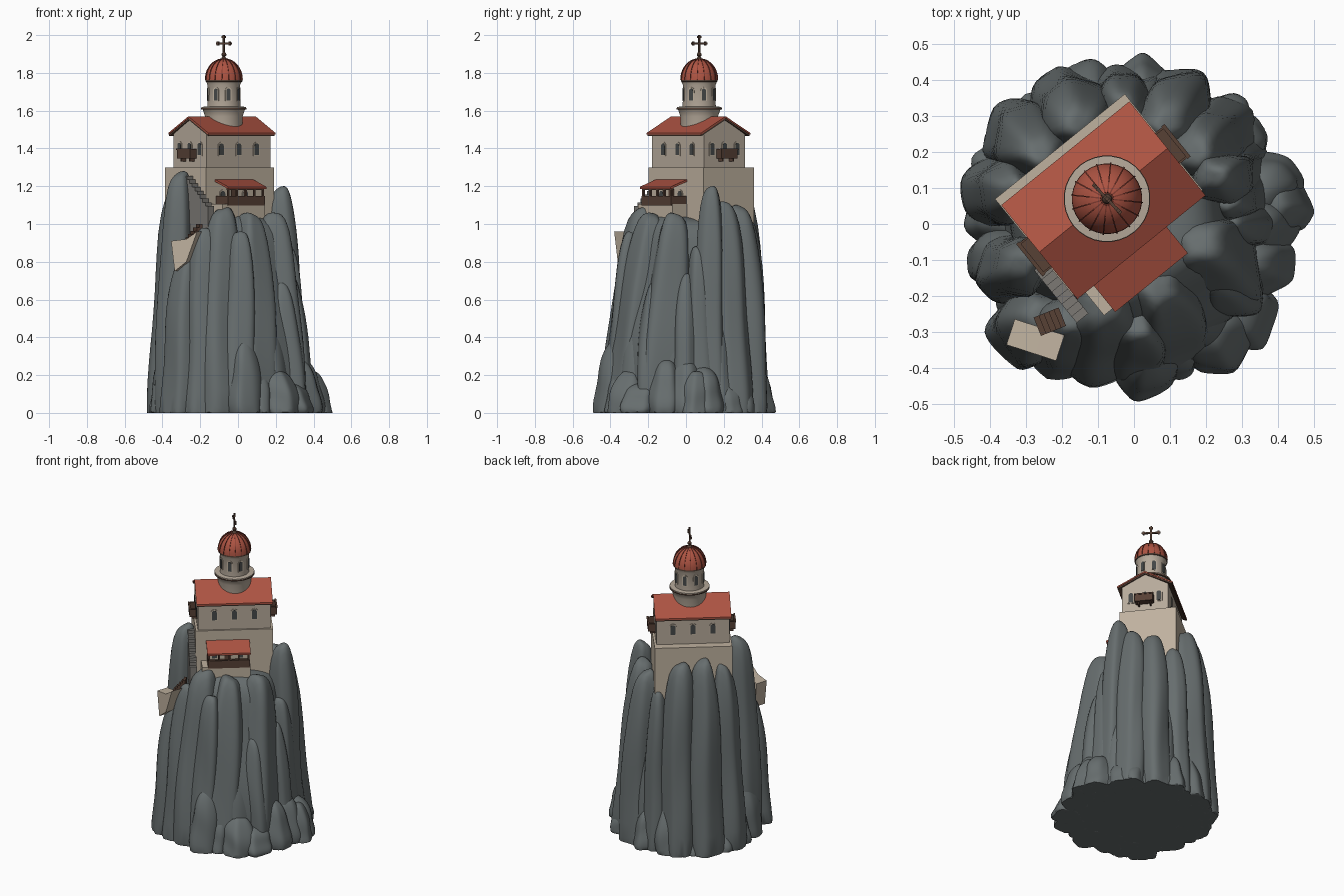
import bpy, bmesh, math, random
from mathutils import Matrix, Vector

if "Cube" in bpy.data.objects:
    bpy.data.objects.remove(bpy.data.objects["Cube"])

random.seed(11)
T = Matrix.Translation
def RZ(d): return Matrix.Rotation(math.radians(d), 4, 'Z')
HOUSE = T((-0.085, 0.066, 0)) @ RZ(39)      # house frame: x = ridge, -y = porch side

def material(name, c):
    m = bpy.data.materials.new(name)
    m.diffuse_color = (*c, 1)
    m.use_nodes = True
    m.node_tree.nodes["Principled BSDF"].inputs["Base Color"].default_value = m.diffuse_color
    return m
ROCK = material("slate rock", (0.135, 0.155, 0.157))
WALL = material("plaster", (0.47, 0.40, 0.325))
STONE = material("pale stone", (0.52, 0.44, 0.345))
TILE = material("red tile", (0.42, 0.088, 0.055))
RIB = material("dark red ribs", (0.22, 0.045, 0.03))
WOOD = material("dark wood", (0.095, 0.052, 0.036))
GLASS = material("dark glass", (0.06, 0.065, 0.065))
STEP = material("grey steps", (0.2, 0.19, 0.175))

def finish(name, bm, mat, smooth=None, recalc=True):
    if recalc:
        bmesh.ops.recalc_face_normals(bm, faces=bm.faces)
    me = bpy.data.meshes.new(name)
    bm.to_mesh(me)
    bm.free()
    me.materials.append(mat)
    ob = bpy.data.objects.new(name, me)
    bpy.context.collection.objects.link(ob)
    if smooth:
        bpy.ops.object.select_all(action='DESELECT')
        ob.select_set(True)
        bpy.context.view_layer.objects.active = ob
        bpy.ops.object.shade_smooth_by_angle(angle=math.radians(smooth))
    return ob

def prism(bm, F, pts, y0, y1):
    """Extrude an (x, z) outline along y in frame F."""
    a = [bm.verts.new(F @ Vector((x, y0, z))) for x, z in pts]
    b = [bm.verts.new(F @ Vector((x, y1, z))) for x, z in pts]
    bm.faces.new(a)
    bm.faces.new(b[::-1])
    for i in range(len(pts)):
        j = (i + 1) % len(pts)
        bm.faces.new((a[i], b[i], b[j], a[j]))

def box(bm, F, x0, x1, y0, y1, z0, z1):
    prism(bm, F, [(x0, z0), (x1, z0), (x1, z1), (x0, z1)], y0, y1)

def arch(bm, F, w, h, d):
    pts = [(-w/2, 0), (w/2, 0)]
    pts += [(w/2*math.cos(t*math.pi/8), h - w/2 + w/2*math.sin(t*math.pi/8)) for t in range(9)]
    prism(bm, F, pts, 0.004, -d)

def lathe(bm, F, prof, n):
    rings = [[bm.verts.new(F @ Vector((r*math.cos(k*math.tau/n), r*math.sin(k*math.tau/n), z)))
              for k in range(n)] for r, z in prof]
    for p, q in zip(rings, rings[1:]):
        for k in range(n):
            bm.faces.new((p[k], p[(k+1) % n], q[(k+1) % n], q[k]))
    bm.faces.new(rings[0][::-1])
    bm.faces.new(rings[-1])

# ---- rock: chiselled, round-topped leaning pillars
def lump(bm, bx, by, tx, ty, top, w, wt=0.78, sub=4, e=3.6):
    n = random.randint(5, 7)
    off = random.uniform(0, 6)
    planes = []
    for k in range(n):
        a = off + (k + random.uniform(-.25, .25))*math.tau/n
        planes.append((a, random.uniform(.8, 1.0), random.uniform(-.12, .12)))
    tilt = random.uniform(0, 6)
    vs = bmesh.ops.create_icosphere(bm, subdivisions=sub, radius=1)['verts']
    ps = []
    for v in vs:
        d = v.co.normalized()
        rho, a = math.hypot(d.x, d.y), math.atan2(d.y, d.x)
        d = d * (rho**e + abs(d.z)**e)**(-1/e)          # sphere -> rounded drum
        s = (1/1.12)**12 + sum(max(0, math.cos(a - b)/(h + q*d.z))**12 for b, h, q in planes)
        k = s**(-1/12)
        ps.append(Vector((d.x*k, d.y*k, d.z*(1 + .06*math.cos(a - tilt)*rho))))
    zm = max(p.z for p in ps)
    ph = random.uniform(0, 6)
    for v, p in zip(vs, ps):
        t = max(0, (p.z/zm + .6)/1.6)
        k = w*(1 + (wt - 1)*t)*(1 + .05*math.sin(8*t + ph + 2*p.x))
        v.co = (bx + (tx-bx)*t + p.x*k, by + (ty-by)*t + p.y*k, t*top)

rock = bmesh.new()
lump(rock, 0, 0, -.03, .03, 1.06, .42, .70, 5, 6)
for L in [(-.35, -.13, -.31, -.11, 1.28, .115), (.28, .12, .22, .13, 1.20, .105),
          (-.12, -.33, -.09, -.23, 1.09, .13), (.10, -.31, .07, -.18, 1.06, .14),
          (.25, -.14, .18, -.05, 1.06, .14), (-.37, .08, -.33, .09, 1.19, .11),
          (-.31, .24, -.26, .20, 1.23, .12), (-.18, .33, -.15, .28, 1.21, .12),
          (-.03, .36, -.03, .32, 1.02, .10), (.12, .33, .09, .28, 1.10, .12),
          (.24, .25, .17, .20, 1.12, .12), (-.29, -.30, -.25, -.25, .84, .12),
          (.30, .07, .26, .07, .88, .09), (.0, -.36, .01, -.28, .96, .10),
          (-.21, -.33, -.17, -.26, .98, .11)]:
    lump(rock, *L)
for k in range(13):                         # middle ring
    a = (k + random.uniform(-.25, .25))*math.tau/13
    c, s = math.cos(a), math.sin(a)
    lump(rock, .35*c - .02, .35*s, .31*c - .04, .31*s, random.uniform(.4, .8),
         random.uniform(.08, .11), .7, 4, 2.8)
for k in range(20):                         # foot boulders
    a = (k + random.uniform(-.3, .3))*math.tau/20
    c, s = math.cos(a), math.sin(a)
    r = random.uniform(.375, .40)
    lump(rock, r*c, r*s, (r-.04)*c, (r-.04)*s, random.uniform(.14, .4), random.uniform(.075, .115), .8, 4, 2.6)
lump(rock, .43, .05, .38, .05, .22, .085)
finish("rock_pillar", rock, ROCK, 38, False)

# ---- stone terrace under the house, porch platform and lookout wall
bm = bmesh.new()
box(bm, HOUSE, -.232, .232, -.152, .192, .88, 1.30)
box(bm, HOUSE, -.20, .09, -.25, -.14, .98, 1.105)
prism(bm, T((-.285, -.30, 0)) @ RZ(-18), [(-.055, .91), (-.035, .75), (.03, .80), (.09, .96), (.03, .92)], -.055, .02)
finish("stone_terrace", bm, STONE)

# ---- house walls with gables
GABLE = HOUSE @ RZ(90)
bm = bmesh.new()
prism(bm, GABLE, [(-.14, 1.29), (.14, 1.29), (.14, 1.475), (0, 1.553), (-.14, 1.475)], -.218, .218)
finish("house_walls", bm, WALL)

# ---- roof tiles and wooden eaves
def chevron(w, e, r, t):
    return [(-w, e), (0, r), (w, e), (w, e-t), (0, r-t), (-w, e-t)]
bm = bmesh.new()
prism(bm, GABLE, chevron(.168, 1.482, 1.570, .009), -.229, .229)
finish("roof_tiles", bm, TILE)
bm = bmesh.new()
prism(bm, GABLE, chevron(.165, 1.475, 1.561, .010), -.226, .226)
finish("roof_eaves", bm, WOOD)

# ---- stairs: upper flight by the gable end, lower flight on the rock
bm = bmesh.new()
for i in range(9):
    y = -.02 - .022*i
    box(bm, HOUSE, -.272, -.230, y - .022, y, .95, 1.255 - .02*i)
finish("upper_steps", bm, STEP)
bm = bmesh.new()
for i in range(5):
    box(bm, T((-.20, -.255, 0)) @ RZ(22), -.015*(i+1), -.015*i, -.03, .025, .86, 1.00 - .018*i)
finish("lower_steps", bm, WOOD)

# ---- porch: roof, posts, rail
bm = bmesh.new()
prism(bm, GABLE, [(-.262, 1.197), (-.14, 1.24), (-.14, 1.228), (-.262, 1.185)], -.09, .17)
finish("porch_roof", bm, TILE)
bm = bmesh.new()
box(bm, HOUSE, -.165, .085, -.255, -.15, 1.098, 1.11)
box(bm, HOUSE, -.165, .085, -.256, -.246, 1.105, 1.148)
box(bm, HOUSE, -.165, .085, -.250, -.240, 1.18, 1.192)
for x in (-.165, .077):
    box(bm, HOUSE, x, x + .008, -.255, -.15, 1.105, 1.148)
for k in range(5):
    x = -.163 + k*.059
    box(bm, HOUSE, x, x + .01, -.252, -.242, 1.10, 1.192)
box(bm, HOUSE, -.06, -.02, -.156, -.14, 1.105, 1.185)
finish("porch_timber", bm, WOOD)

# ---- windows on all sides and on the drum, with pale frames
DRUM = T((-.075, .07, 0)) @ RZ(39)
spots = [(HOUSE @ RZ(s) @ T((x, -.14, 1.365)), .03, .062) for s in (0, 180) for x in (-.12, 0, .12)]
spots += [(HOUSE @ RZ(s) @ T((x, -.218, 1.365)), .028, .065) for s in (90, -90) for x in (-.085, 0, .085)]
spots += [(DRUM @ RZ(k*45 + 22) @ T((0, -.084, 1.655)), .022, .062) for k in range(8)]
spots += [(HOUSE @ T((x, -.152, 1.12)), .03, .055) for x in (-.12, .035)]
frames, panes = bmesh.new(), bmesh.new()
for F, w, h in spots:
    arch(frames, F @ T((0, 0, -.005)), w + .012, h + .012, .004)
    arch(panes, F, w, h, .006)
finish("window_frames", frames, STONE)
finish("window_panes", panes, GLASS)

# ---- balconies on both gable ends
bm = bmesh.new()
for s in (90, -90):
    F = HOUSE @ RZ(s)
    box(bm, F, -.055, .055, -.262, -.215, 1.348, 1.356)
    box(bm, F, -.055, .055, -.262, -.256, 1.356, 1.392)
    box(bm, F, -.058, .058, -.265, -.254, 1.392, 1.40)
    for x in (-.055, .049):
        box(bm, F, x, x + .006, -.262, -.215, 1.352, 1.398)
    for x in (-.04, .032):
        box(bm, F, x, x + .008, -.25, -.215, 1.33, 1.35)
finish("balconies", bm, WOOD)

# ---- drum, cornices, dome
bm = bmesh.new()
lathe(bm, DRUM, [(.098, 1.46), (.100, 1.57), (.112, 1.605), (.119, 1.612), (.119, 1.62), (.088, 1.622), (.086, 1.735), (.095, 1.755)], 32)
finish("tower_drum", bm, WALL, 30)
bm = bmesh.new()
lathe(bm, DRUM, [(.110, 1.605), (.1205, 1.607), (.1205, 1.614), (.110, 1.616)], 32)
lathe(bm, DRUM, [(.092, 1.752), (.098, 1.754), (.098, 1.762), (.09, 1.764)], 32)
finish("tower_cornices", bm, WOOD, 30)
bm = bmesh.new()
dome = [(.098*math.cos(t), 1.762 + .113*math.sin(t)) for t in [k*math.pi/20 for k in range(10)]]
lathe(bm, DRUM, dome + [(.008, 1.877)], 32)
finish("dome", bm, TILE, 30)
bm = bmesh.new()
for k in range(16):                          # raised ribs following the dome
    F = DRUM @ RZ(k*22.5)
    prism(bm, F, [(r + .003, z + .002) for r, z in dome] + [(r*.93, z - .004) for r, z in dome[::-1]], -.0018, .0018)
finish("dome_ribs", bm, RIB)

# ---- finial and cross
bm = bmesh.new()
lathe(bm, DRUM, [(.018, 1.868), (.012, 1.88), (.006, 1.885), (.013, 1.893), (.013, 1.901), (.005, 1.91)], 12)
C = DRUM @ RZ(95)
box(bm, C, -.005, .005, -.004, .004, 1.90, 1.995)
box(bm, C, -.045, .045, -.004, .004, 1.951, 1.961)
for x, z in ((-.045, 1.956), (.045, 1.956), (0, 1.989)):
    box(bm, C, x - .011, x + .011, -.005, .005, z - .005, z + .005)
    box(bm, C, x - .005, x + .005, -.005, .005, z - .011, z + .011)
finish("cross_finial", bm, WOOD)
